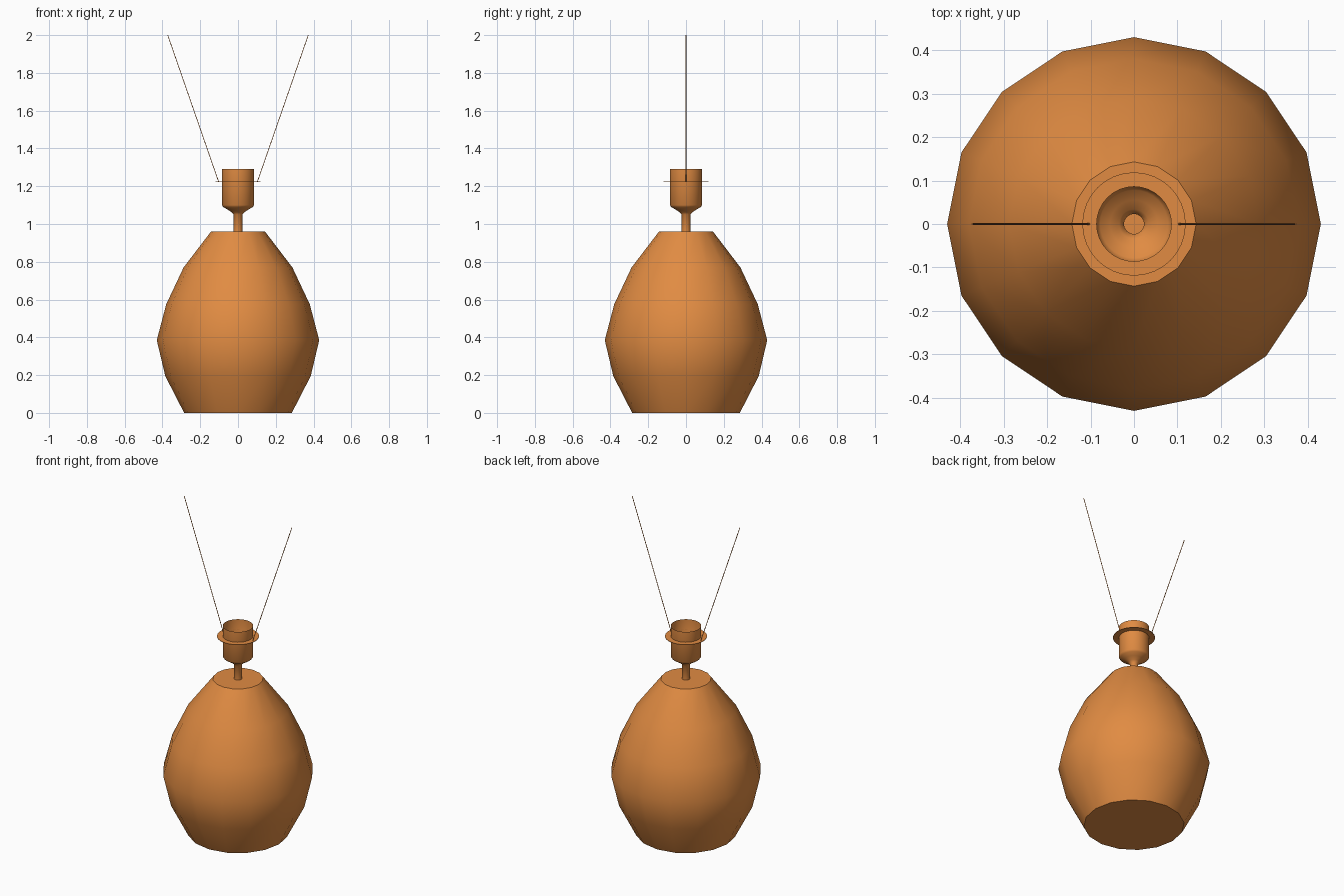
import bpy
import bmesh
import math

cube = bpy.data.objects.get("Cube")
if cube:
    bpy.data.objects.remove(cube, do_unlink=True)

glaze = bpy.data.materials.new("warm_orange")
glaze.use_nodes = True
colour = (0.75, 0.26, 0.055, 1.0)
glaze.diffuse_color = colour
glaze.node_tree.nodes["Principled BSDF"].inputs["Base Color"].default_value = colour


def lathe(name, profile, sides, cap_start=False, cap_end=False, closed=False):
    """Turn a (radius, height) profile around the z axis."""
    bm = bmesh.new()
    rings = []
    for r, z in profile:
        angles = [math.tau * i / sides for i in range(sides)]
        rings.append([bm.verts.new((r * math.cos(a), r * math.sin(a), z)) for a in angles])
    pairs = list(zip(rings, rings[1:]))
    if closed:
        pairs.append((rings[-1], rings[0]))
    for low, high in pairs:
        for i in range(sides):
            j = (i + 1) % sides
            bm.faces.new((low[i], low[j], high[j], high[i]))
    if cap_start:
        bm.faces.new(rings[0][::-1])
    if cap_end:
        bm.faces.new(rings[-1])
    mesh = bpy.data.meshes.new(name)
    bm.to_mesh(mesh)
    bm.free()
    mesh.materials.append(glaze)
    obj = bpy.data.objects.new(name, mesh)
    bpy.context.collection.objects.link(obj)
    bpy.ops.object.select_all(action="DESELECT")
    obj.select_set(True)
    bpy.context.view_layer.objects.active = obj
    bpy.ops.object.shade_smooth_by_angle(angle=math.radians(45))
    return obj


# Faceted pot-bellied base, closed at both ends
lathe("lamp_base",
      [(0.285, 0), (0.385, 0.195), (0.43, 0.385), (0.38, 0.575), (0.288, 0.77), (0.143, 0.96)],
      16, cap_start=True, cap_end=True)

# Stem flaring into an open bulb socket
lathe("stem_and_socket",
      [(0.023, 0.955), (0.023, 1.05), (0.034, 1.062), (0.055, 1.076),
       (0.078, 1.09), (0.086, 1.10), (0.086, 1.29)],
      32, cap_start=True)

# Thin collar around the socket
lathe("shade_collar",
      [(0.086, 1.223), (0.119, 1.223), (0.119, 1.226), (0.086, 1.226)],
      32, closed=True)

# Two slanted shade support wires
for side, label in ((1, "left"), (-1, "right")):
    curve = bpy.data.curves.new(label + "_wire", "CURVE")
    curve.dimensions = "3D"
    curve.bevel_depth = 0.002
    curve.bevel_resolution = 1
    curve.use_fill_caps = True
    spline = curve.splines.new("POLY")
    spline.points.add(1)
    spline.points[0].co = (side * 0.102, 0, 1.222, 1)
    spline.points[1].co = (side * 0.372, 0, 2.0, 1)
    curve.materials.append(glaze)
    bpy.context.collection.objects.link(bpy.data.objects.new(label + "_wire", curve))
